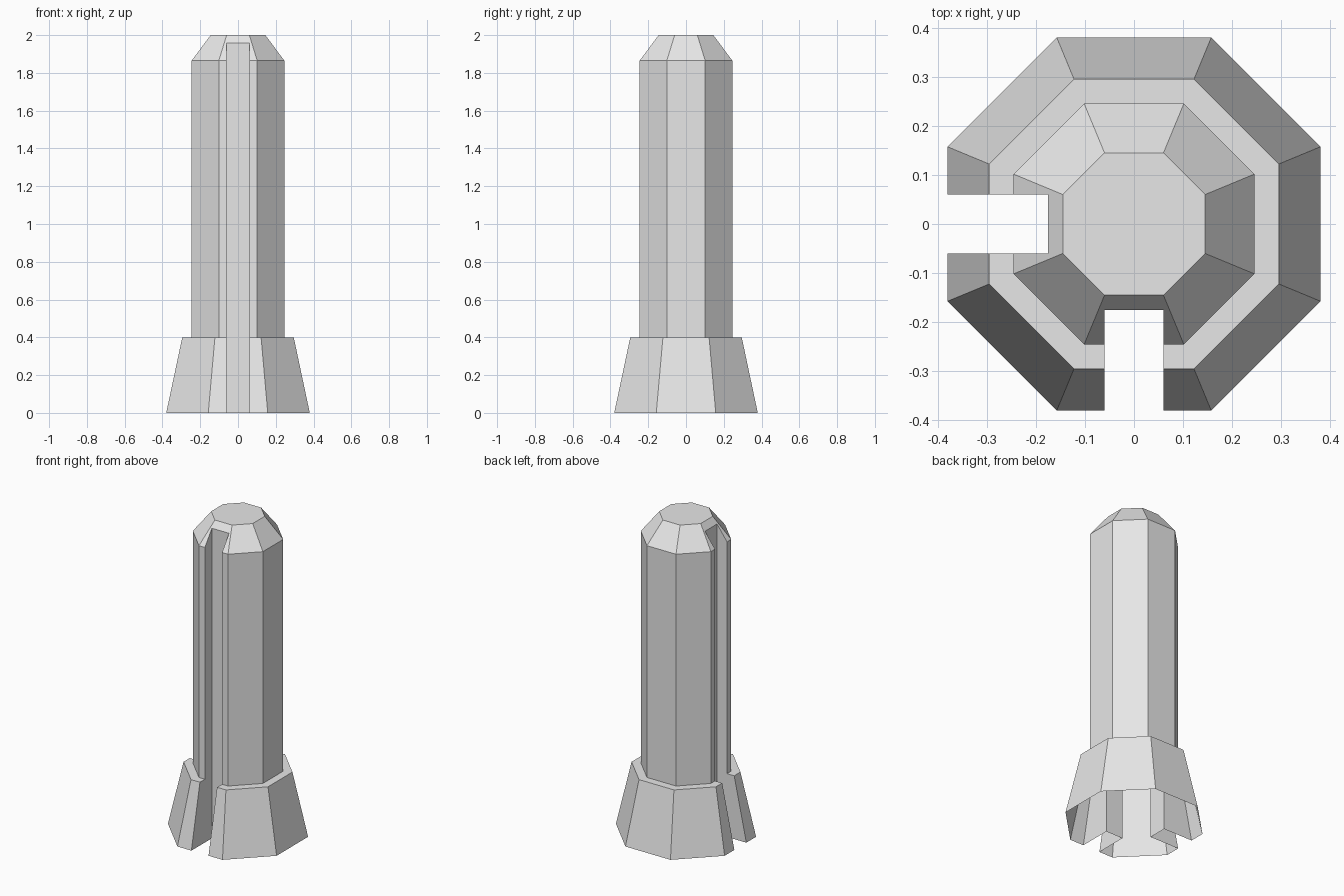
import bpy, bmesh, math

cube = bpy.data.objects.get("Cube")
if cube:
    bpy.data.objects.remove(cube, do_unlink=True)

SLOT_HALF = 0.06     # half width of each groove
SLOT_DEPTH = 0.175   # distance of the groove floor from the axis

grey = bpy.data.materials.new("light_grey")
grey.use_nodes = True
colour = (0.8, 0.8, 0.8, 1)
grey.diffuse_color = colour
grey.node_tree.nodes["Principled BSDF"].inputs["Base Color"].default_value = colour


def outline(apothem):
    """Octagon, counter-clockwise, with grooves cut into the -x and -y sides."""
    half = apothem * math.tan(math.pi / 8)
    floor = min(apothem, SLOT_DEPTH)
    points = []
    for side in range(8):
        angle = side * math.pi / 4
        c, s = math.cos(angle), math.sin(angle)
        local = [(apothem, -half)]
        if side in (4, 6):
            local += [(apothem, -SLOT_HALF), (floor, -SLOT_HALF),
                      (floor, SLOT_HALF), (apothem, SLOT_HALF)]
        points += [(u * c - v * s, u * s + v * c) for u, v in local]
    return points


def loft(name, rings, capped=False):
    """Open-bottomed shell through (height, apothem) rings."""
    bm = bmesh.new()
    loops = [[bm.verts.new((x, y, z)) for x, y in outline(a)] for z, a in rings]
    for low, high in zip(loops, loops[1:]):
        for i in range(len(low)):
            j = (i + 1) % len(low)
            bm.faces.new((low[i], low[j], high[j], high[i]))
    if capped:
        bm.faces.new(loops[-1])
    # Remove the collapsed walls where the grooves run out
    empty = [f for f in bm.faces if f.calc_area() < 1e-6]
    bmesh.ops.delete(bm, geom=empty, context='FACES')
    bmesh.ops.remove_doubles(bm, verts=bm.verts[:], dist=1e-4)
    mesh = bpy.data.meshes.new(name)
    bm.to_mesh(mesh)
    bm.free()
    mesh.materials.append(grey)
    obj = bpy.data.objects.new(name, mesh)
    bpy.context.collection.objects.link(obj)
    return obj


# Flared foot with its narrow ledge
loft("flared_base", [(0, 0.38), (0.4, 0.295), (0.4, 0.245)])

# Straight shaft with chamfered top; the grooves end on the chamfer
loft("post_shaft", [(0.4, 0.245), (1.865, 0.245), (1.9595, SLOT_DEPTH), (2, 0.145)],
     capped=True)
